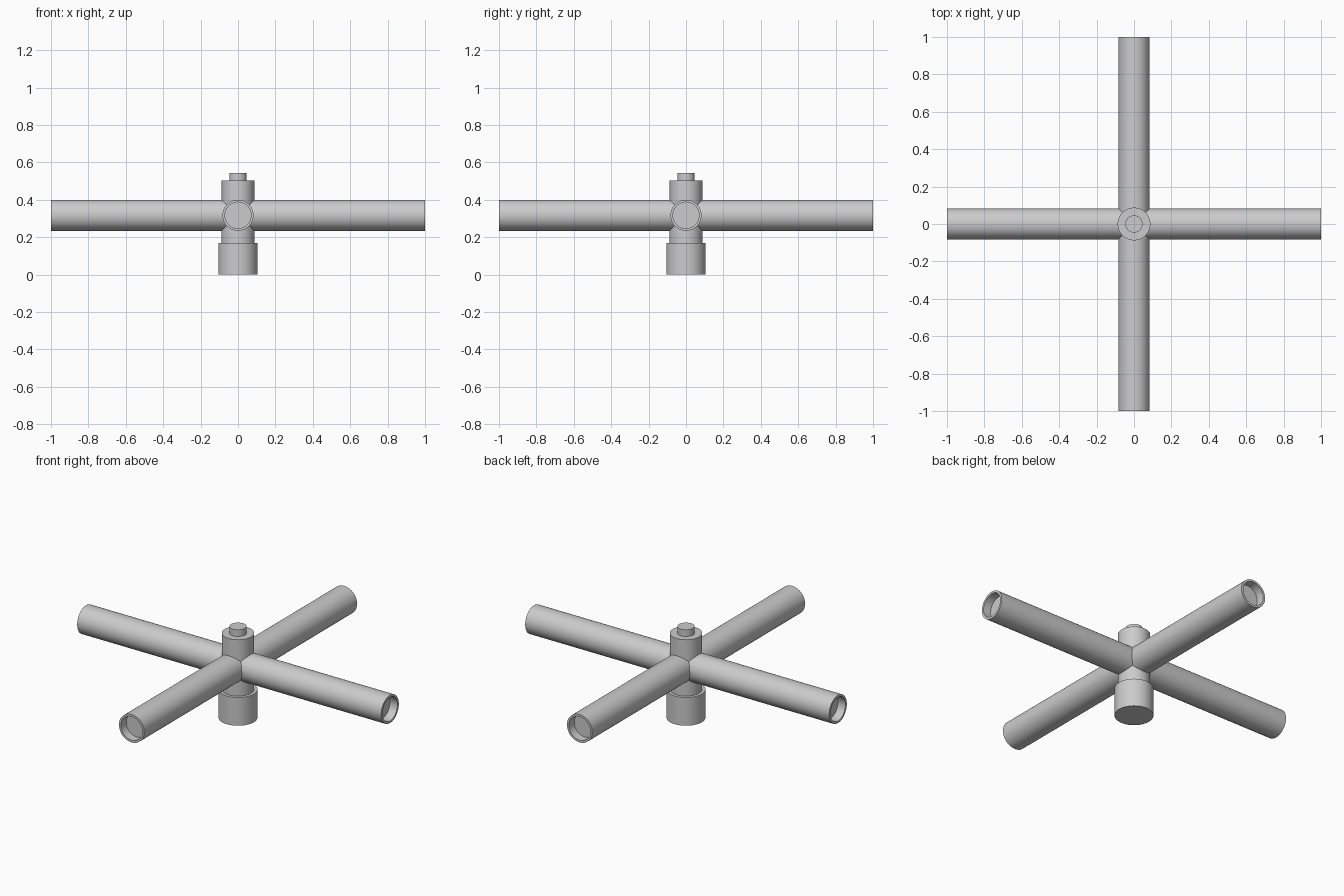
import bpy, bmesh
from math import pi
from mathutils import Matrix

if "Cube" in bpy.data.objects:
    bpy.data.objects.remove(bpy.data.objects["Cube"])

SEG = 64


def lathe(name, profile, matrix=Matrix.Identity(4)):
    """Spin an (r, z) profile that starts and ends on the axis."""
    bm = bmesh.new()
    verts = [bm.verts.new((r, 0, z)) for r, z in profile]
    edges = [bm.edges.new(pair) for pair in zip(verts, verts[1:])]
    bmesh.ops.spin(bm, geom=verts + edges, cent=(0, 0, 0), axis=(0, 0, 1),
                   angle=2 * pi, steps=SEG, use_merge=True)
    bmesh.ops.remove_doubles(bm, verts=bm.verts, dist=1e-5)
    bmesh.ops.recalc_face_normals(bm, faces=bm.faces)
    bm.transform(matrix)
    mesh = bpy.data.meshes.new(name)
    bm.to_mesh(mesh)
    bm.free()
    obj = bpy.data.objects.new(name, mesh)
    bpy.context.collection.objects.link(obj)
    bpy.context.view_layer.objects.active = obj
    obj.select_set(True)
    bpy.ops.object.shade_smooth_by_angle(angle=pi / 6)
    obj.select_set(False)
    return obj


# Upright: wide foot, hub column and small top pin
lathe("hub_column", [(0, 0), (0.105, 0), (0.105, 0.168), (0.0875, 0.168),
                     (0.0875, 0.503), (0.046, 0.503), (0.046, 0.543), (0, 0.543)])

# Two crossing round bars with recessed ends
R, INNER, DEPTH, HEIGHT = 0.083, 0.07, 0.05, 0.317
bar = [(0, -1 + DEPTH), (INNER, -1 + DEPTH), (INNER, -1), (R, -1),
       (R, 1), (INNER, 1), (INNER, 1 - DEPTH), (0, 1 - DEPTH)]
lift = Matrix.Translation((0, 0, HEIGHT))
lathe("cross_bar_x", bar, lift @ Matrix.Rotation(pi / 2, 4, 'Y'))
lathe("cross_bar_y", bar, lift @ Matrix.Rotation(pi / 2, 4, 'X'))
